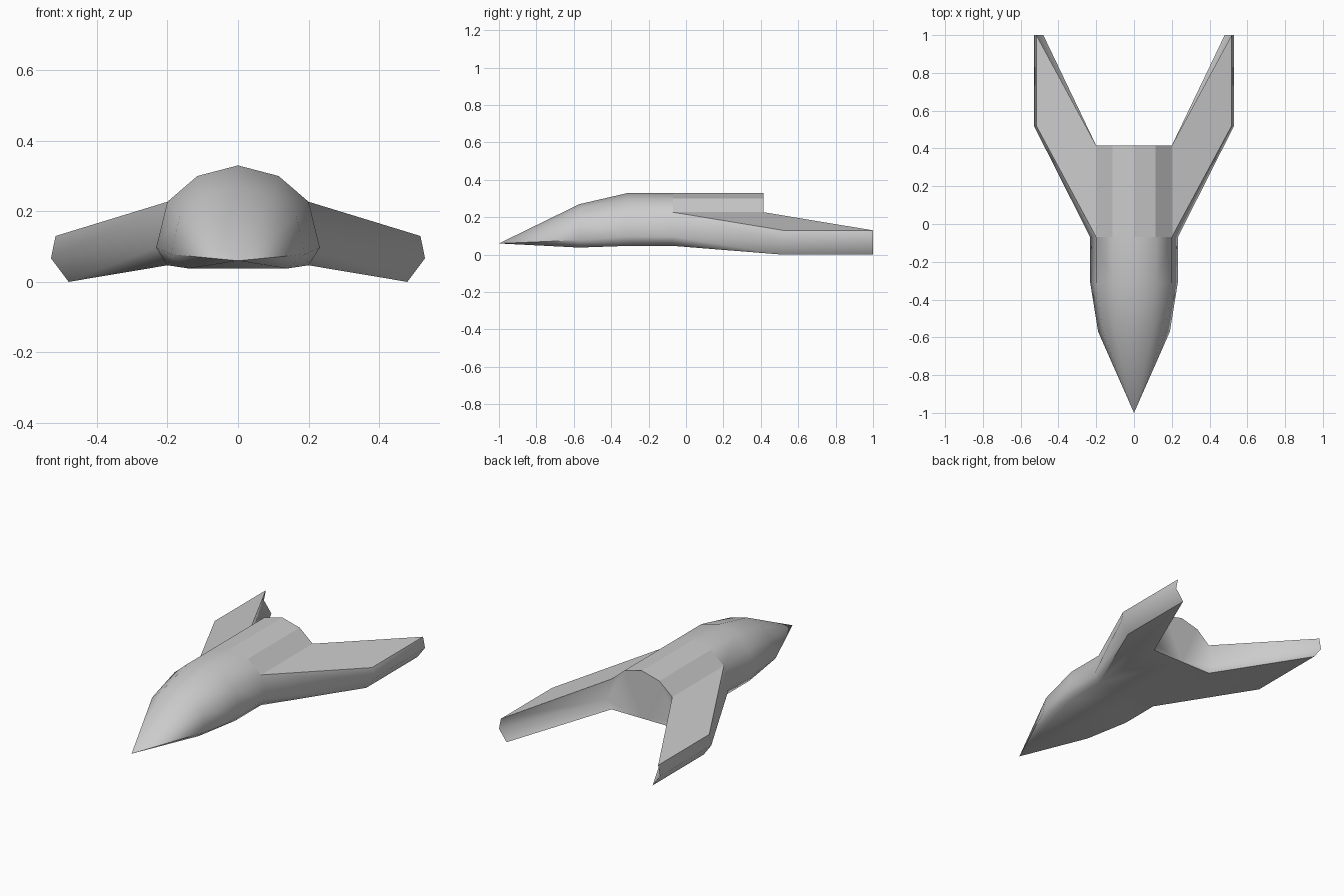
import bpy, bmesh, math

cube = bpy.data.objects.get("Cube")
if cube:
    bpy.data.objects.remove(cube)

hull_grey = bpy.data.materials.new("hull_grey")
hull_grey.use_nodes = True
grey = (0.6, 0.6, 0.6, 1)
hull_grey.diffuse_color = grey
hull_grey.node_tree.nodes["Principled BSDF"].inputs["Base Color"].default_value = grey

bm = bmesh.new()


def row(y, points):
    return [bm.verts.new((x, y, z)) for x, z in points]


def bridge(a, b):
    return [bm.faces.new((a[i], a[i + 1], b[i + 1], b[i])) for i in range(len(a) - 1)]


# Half sections: ridge, upper panel, shoulder, chine, belly edge, belly centre
full = [(0, 0.33), (0.115, 0.30), (0.2, 0.227), (0.232, 0.097), (0.2, 0.047), (0, 0.047)]
fore = [(0, 0.27), (0.1, 0.245), (0.165, 0.187), (0.19, 0.078), (0.14, 0.038), (0, 0.038)]
tip = [(0.517, 0.13), (0.53, 0.067), (0.48, 0)]

nose = bm.verts.new((0, -1, 0.06))
r1, r2, r3, r4 = row(-0.57, fore), row(-0.31, full), row(-0.07, full), row(0.415, full)

# Nose and forward fuselage
for a, b in zip(r1, r1[1:]):
    bm.faces.new((nose, a, b))
bridge(r1, r2)
bridge(r2, r3)

# Rear fuselage: crown panels, belly and back wall
crown = bridge(r3[:3], r4[:3])
bridge(r3[4:], r4[4:])
bm.faces.new(r4)

# Swept wing: leading edge, tip, notched trailing edge, upper and lower skins
t1, t2 = row(0.52, tip), row(1, tip)
loops = [r3[2:5], t1, t2, r4[2:5]]
for a, b in zip(loops, loops[1:]):
    bridge(a, b)
upper = bm.faces.new([l[0] for l in loops])
bm.faces.new([l[2] for l in loops])

# Flat panels keep their facets, the rest is rounded
for f in bm.faces:
    f.smooth = f not in crown and f is not upper

# Mirror to the other side
bmesh.ops.mirror(bm, geom=bm.verts[:] + bm.edges[:] + bm.faces[:], axis='X', merge_dist=0.001)
bmesh.ops.remove_doubles(bm, verts=bm.verts, dist=0.001)
bmesh.ops.recalc_face_normals(bm, faces=bm.faces)
bm.normal_update()

# Sharp creases, except where the back wall flows into the trailing edges
for e in bm.edges:
    rear = all(f.normal.y > 0.3 for f in e.link_faces)
    e.smooth = rear or e.calc_face_angle(0) < math.radians(60)

mesh = bpy.data.meshes.new("spacecraft_hull")
bm.to_mesh(mesh)
bm.free()
mesh.materials.append(hull_grey)
hull = bpy.data.objects.new("spacecraft_hull", mesh)
bpy.context.collection.objects.link(hull)
